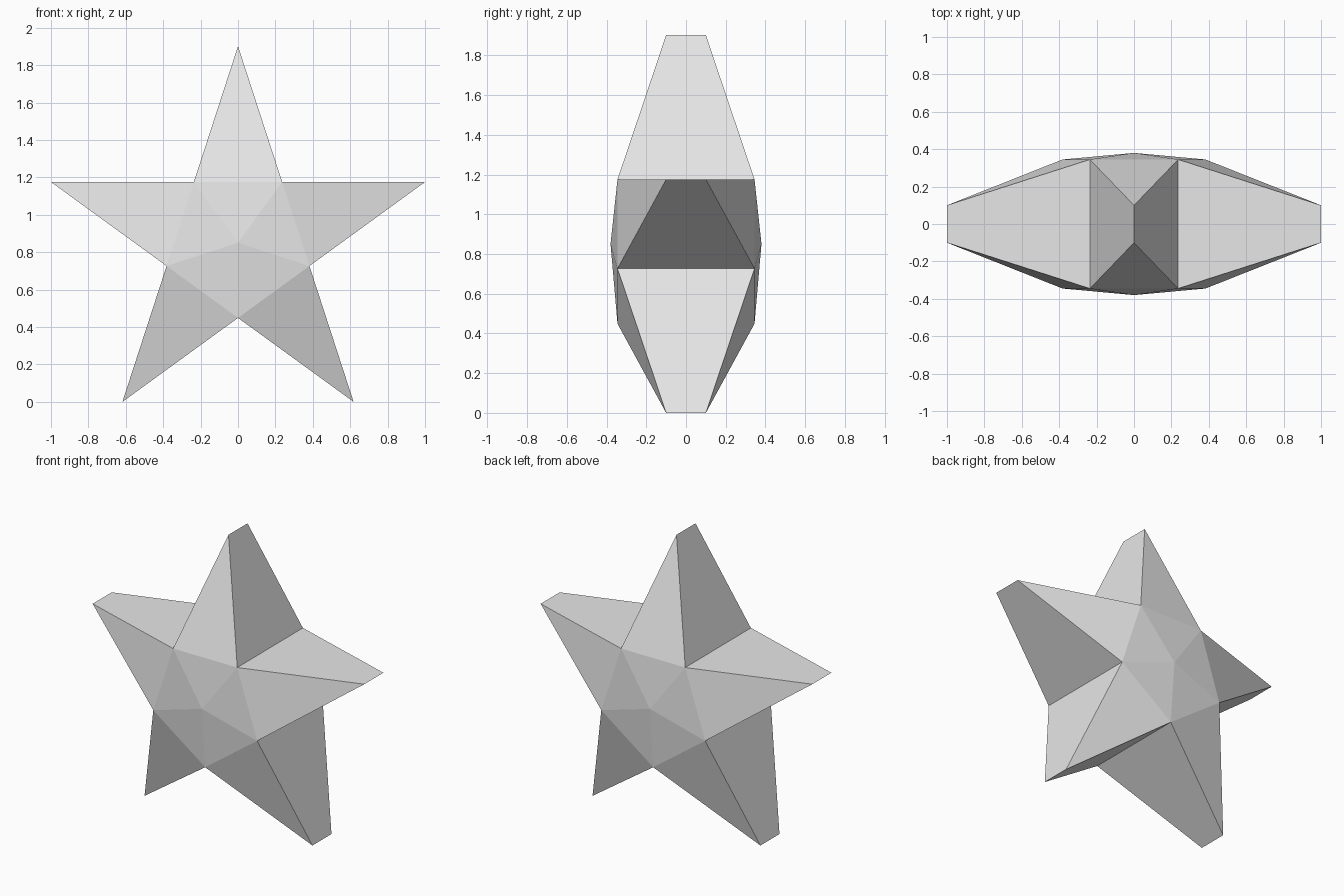
import bpy
import bmesh
from math import sin, cos, pi

cube = bpy.data.objects.get("Cube")
if cube:
    bpy.data.objects.remove(cube, do_unlink=True)

POINTS = 5
TIP_RADIUS = 1 / sin(2 * pi / POINTS)      # widest tips reach x = +-1
NOTCH_RADIUS = TIP_RADIUS * 0.382          # straight-edged five-pointed star
CENTRE_Z = TIP_RADIUS * cos(pi / POINTS)   # lower tips stand on the ground
TIP_DEPTH, NOTCH_DEPTH, CENTRE_DEPTH = 0.10, 0.345, 0.38

# Plain grey material
grey = bpy.data.materials.new("light_grey")
grey.use_nodes = True
colour = (0.8, 0.8, 0.8, 1)
grey.diffuse_color = colour
grey.node_tree.nodes["Principled BSDF"].inputs["Base Color"].default_value = colour

bm = bmesh.new()


def ring(side):
    """Outline points of one side, alternating tips and notches."""
    verts = []
    for i in range(2 * POINTS):
        tip = i % 2 == 0
        radius = TIP_RADIUS if tip else NOTCH_RADIUS
        depth = TIP_DEPTH if tip else NOTCH_DEPTH
        a = i * pi / POINTS
        verts.append(bm.verts.new((radius * sin(a), side * depth,
                                   CENTRE_Z + radius * cos(a))))
    return verts


front, back = ring(-1), ring(1)

# Front and back: one sloping triangle per arm, one shallow facet to the centre
for side, outline in ((-1, front), (1, back)):
    centre = bm.verts.new((0, side * CENTRE_DEPTH, CENTRE_Z))
    for i in range(0, 2 * POINTS, 2):
        before, after = outline[i - 1], outline[i + 1]
        bm.faces.new((before, outline[i], after))
        bm.faces.new((before, after, centre))

# Side walls joining front to back
for i in range(2 * POINTS):
    bm.faces.new((front[i - 1], front[i], back[i], back[i - 1]))

bmesh.ops.recalc_face_normals(bm, faces=bm.faces[:])
mesh = bpy.data.meshes.new("star")
bm.to_mesh(mesh)
bm.free()
mesh.materials.append(grey)
star = bpy.data.objects.new("star", mesh)
bpy.context.collection.objects.link(star)
